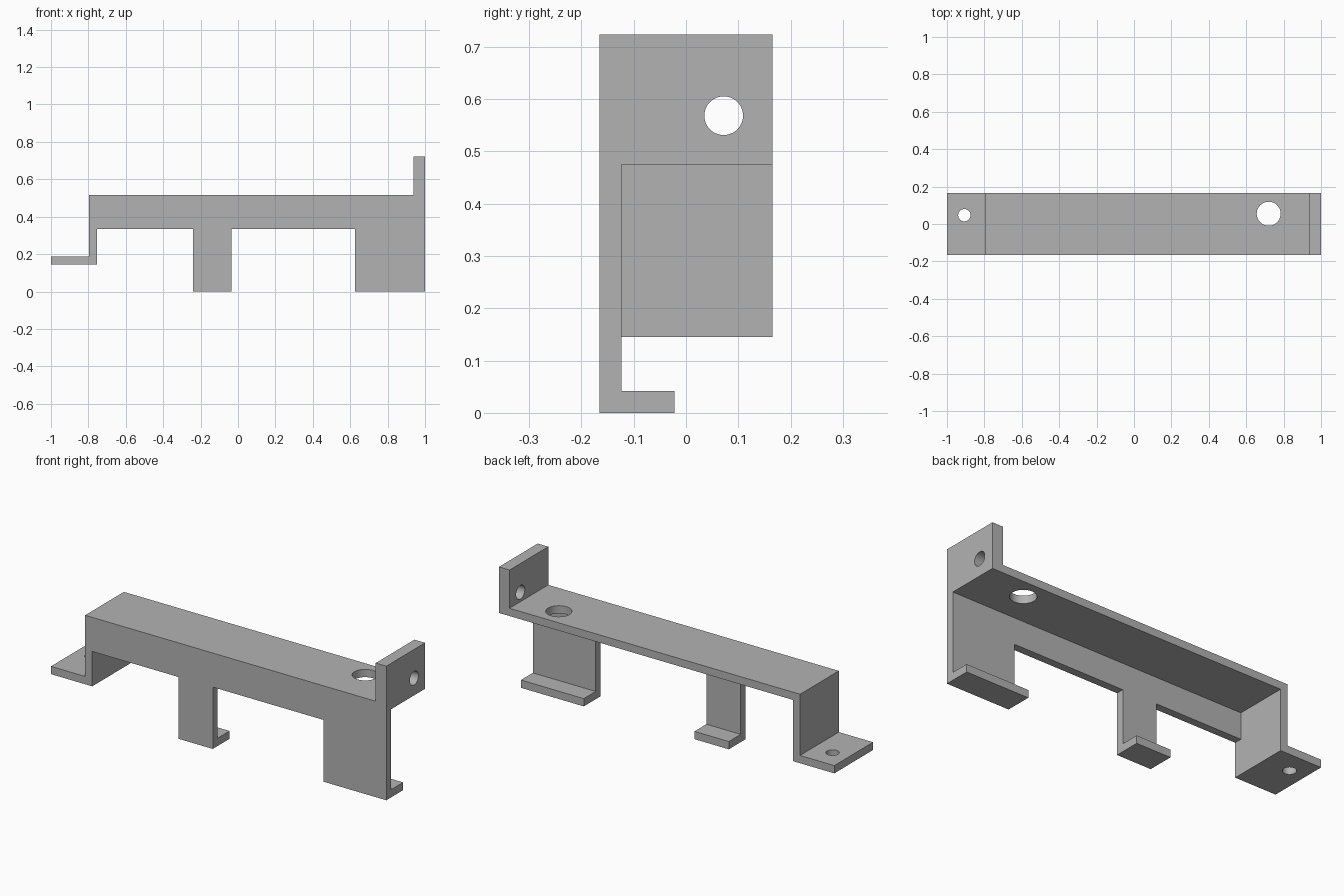
import bpy
import bmesh
from math import pi
from mathutils import Matrix, Vector

cube = bpy.data.objects.get("Cube")
if cube:
    bpy.data.objects.remove(cube, do_unlink=True)

T = 0.042                      # sheet thickness
FRONT, BACK = -0.165, 0.165
INNER = FRONT + T              # inside of the front web
TOP, UNDER = 0.517, 0.475      # deck surfaces

grey = bpy.data.materials.new("plain grey")
grey.use_nodes = True
grey.diffuse_color = (0.45, 0.45, 0.45, 1)
grey.node_tree.nodes["Principled BSDF"].inputs["Base Color"].default_value = grey.diffuse_color


def finish(name, bm):
    bmesh.ops.recalc_face_normals(bm, faces=bm.faces)
    mesh = bpy.data.meshes.new(name)
    bm.to_mesh(mesh)
    bm.free()
    mesh.materials.append(grey)
    obj = bpy.data.objects.new(name, mesh)
    bpy.context.collection.objects.link(obj)
    return obj


def extrude_profile(name, points, y0, y1):
    """Extrude an x-z outline from y0 to y1."""
    bm = bmesh.new()
    face = bm.faces.new([bm.verts.new((x, y0, z)) for x, z in points])
    res = bmesh.ops.extrude_face_region(bm, geom=[face])
    verts = [v for v in res["geom"] if isinstance(v, bmesh.types.BMVert)]
    bmesh.ops.translate(bm, verts=verts, vec=(0, y1 - y0, 0))
    return finish(name, bm)


def drill(name, centre, radius, axis):
    bm = bmesh.new()
    turn = Vector((0, 0, 1)).rotation_difference(Vector(axis)).to_matrix().to_4x4()
    bmesh.ops.create_cone(bm, cap_ends=True, segments=48, radius1=radius,
                          radius2=radius, depth=0.16,
                          matrix=Matrix.Translation(centre) @ turn)
    obj = finish(name, bm)
    obj.hide_render = True
    return obj


def combine(body, other, operation):
    mod = body.modifiers.new(other.name, "BOOLEAN")
    mod.object, mod.operation, mod.solver = other, operation, "EXACT"
    bpy.context.view_layer.update()
    bpy.context.view_layer.objects.active = body
    bpy.ops.object.modifier_apply(modifier=mod.name)
    bpy.data.objects.remove(other, do_unlink=True)


# Front web with its two legs and the silhouette of the end tabs
web = [(-1, 0.145), (-0.754, 0.145), (-0.754, 0.333), (-0.24, 0.333),
       (-0.24, 0), (-0.035, 0), (-0.035, 0.333), (0.625, 0.333),
       (0.625, 0), (1, 0), (1, 0.723), (0.937, 0.723),
       (0.937, TOP), (-0.796, TOP), (-0.796, 0.187), (-1, 0.187)]
bracket = extrude_profile("bracket", web, FRONT, INNER)

# Folded deck: mounting foot, drop, top plate and upright end plate
deck = [(-1, 0.145), (-0.754, 0.145), (-0.754, UNDER), (1, UNDER),
        (1, 0.723), (0.937, 0.723), (0.937, TOP), (-0.796, TOP),
        (-0.796, 0.187), (-1, 0.187)]
combine(bracket, extrude_profile("deck", deck, INNER, BACK), "UNION")

# Toes turned backwards under both legs
for name, x0, x1 in (("middle_toe", -0.24, -0.035), ("end_toe", 0.625, 1)):
    toe = [(x0, 0), (x1, 0), (x1, T), (x0, T)]
    combine(bracket, extrude_profile(name, toe, INNER, -0.022), "UNION")

# Round holes through foot, top plate and end plate
for name, centre, radius, axis in (
        ("foot_hole", (-0.907, 0.047, 0.166), 0.033, (0, 0, 1)),
        ("deck_hole", (0.72, 0.055, 0.496), 0.064, (0, 0, 1)),
        ("end_plate_hole", (0.968, 0.072, 0.568), 0.037, (1, 0, 0))):
    combine(bracket, drill(name, centre, radius, axis), "DIFFERENCE")

# Smooth hole walls, crisp folded edges
bpy.ops.object.select_all(action="DESELECT")
bracket.select_set(True)
bpy.context.view_layer.objects.active = bracket
bpy.ops.object.shade_smooth_by_angle(angle=pi / 6)
